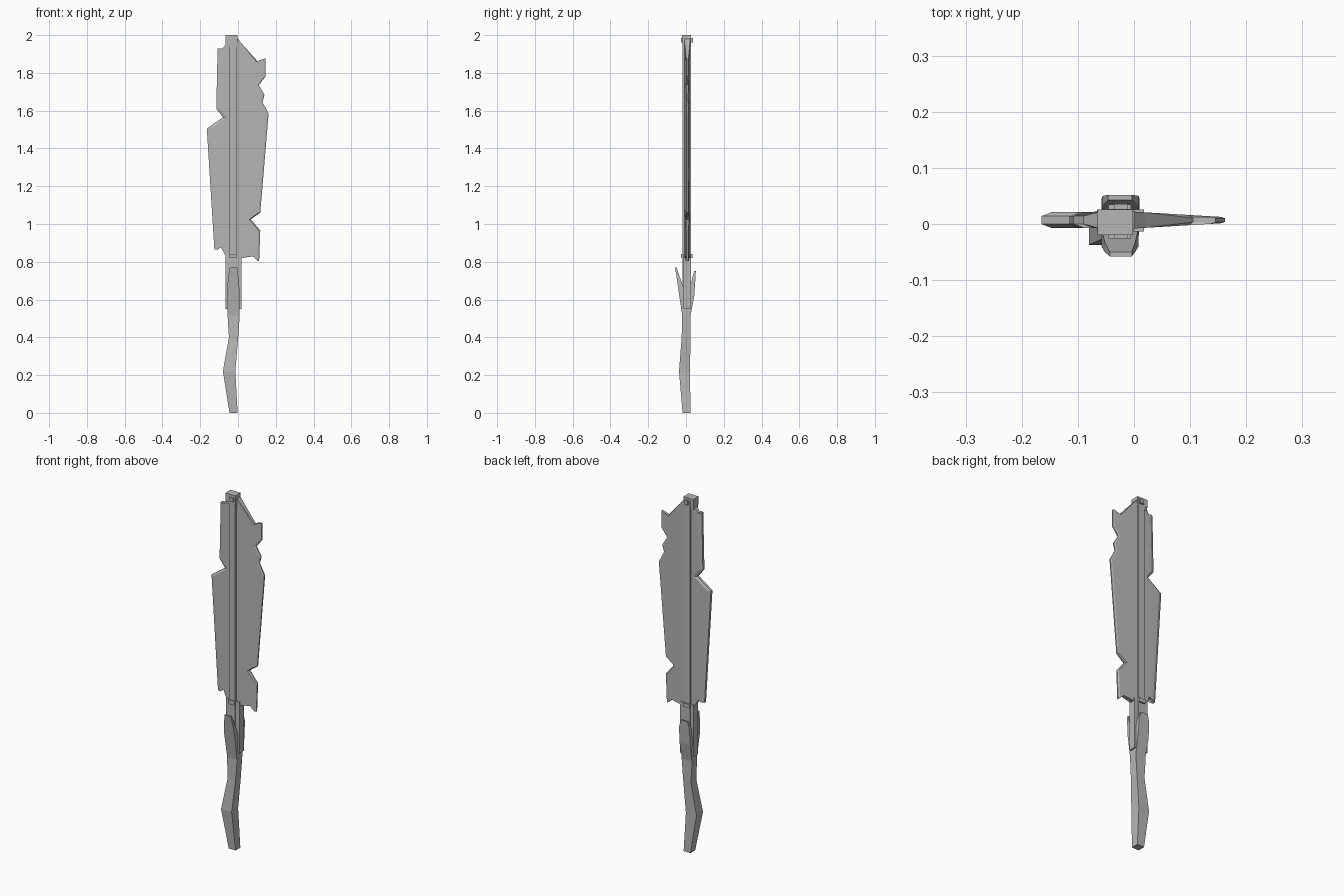
import bpy
import bmesh

if "Cube" in bpy.data.objects:
    bpy.data.objects.remove(bpy.data.objects["Cube"], do_unlink=True)

GREY = (0.47, 0.47, 0.47, 1)
metal = bpy.data.materials.new("plain grey")
metal.use_nodes = True
metal.diffuse_color = GREY
metal.node_tree.nodes["Principled BSDF"].inputs["Base Color"].default_value = GREY


def loft(name, rings):
    """Skin a stack of equal-length point rings and cap both ends."""
    bm = bmesh.new()
    loops = [[bm.verts.new(p) for p in ring] for ring in rings]
    for a, b in zip(loops, loops[1:]):
        for i in range(len(a)):
            j = (i + 1) % len(a)
            bm.faces.new((a[i], a[j], b[j], b[i]))
    bm.faces.new(loops[0])
    bm.faces.new(loops[-1])
    bmesh.ops.recalc_face_normals(bm, faces=bm.faces)
    mesh = bpy.data.meshes.new(name)
    bm.to_mesh(mesh)
    bm.free()
    mesh.materials.append(metal)
    obj = bpy.data.objects.new(name, mesh)
    bpy.context.collection.objects.link(obj)
    return obj


def rect(z, x0, x1, y0, y1):
    return [(x0, y0, z), (x1, y0, z), (x1, y1, z), (x0, y1, z)]


def box(name, x0, x1, y0, y1, z0, z1):
    return loft(name, [rect(z0, x0, x1, y0, y1), rect(z1, x0, x1, y0, y1)])


MID = 0.007  # middle plane of the blade


def blade_panel(name, outline, half, rim, shift):
    """Flat ragged panel whose outer border is ground to a thin rim."""
    rings = []
    for side in (-1, 1):
        rim_ring = [(x, MID + side * rim(x), z) for x, z in outline]
        cap_ring = []
        for x, z in outline:
            cx = x + shift if abs(x) > 0.066 else x
            cap_ring.append((cx, MID + side * half(cx), z))
        rings += [cap_ring, rim_ring] if side < 0 else [rim_ring, cap_ring]
    return loft(name, rings)


# Ragged blade halves
blunt_edge = [(-0.04, 1.95), (-0.065, 1.95), (-0.09, 1.92), (-0.108, 1.93),
              (-0.115, 1.61), (-0.08, 1.565), (-0.165, 1.505),
              (-0.125, 0.865), (-0.095, 0.885), (-0.065, 0.83), (-0.04, 0.83)]
blade_panel("blunt_blade_half", blunt_edge,
            lambda x: 0.014, lambda x: 0.007 if x < -0.066 else 0.0139, 0.018)

sharp_edge = [(-0.01, 1.98), (0.0, 1.98), (0.02, 1.955), (0.105, 1.86), (0.145, 1.875),
              (0.145, 1.78), (0.11, 1.735), (0.14, 1.685), (0.13, 1.645),
              (0.162, 1.585), (0.118, 1.06), (0.068, 1.025), (0.118, 0.965),
              (0.112, 0.805), (0.085, 0.83), (0.02, 0.82), (-0.01, 0.82)]
blade_panel("sharp_blade_half", sharp_edge,
            lambda x: 0.015 - 0.06 * x,
            lambda x: 0.0035 if x > 0.066 else 0.0149 - 0.06 * x, -0.008)

# Spine with its top cap, rivets and lower collar
box("spine", -0.045, -0.005, -0.018, 0.027, 0.55, 1.99)
box("spine_shoulder", -0.065, 0.0, -0.013, 0.024, 1.94, 1.96)
box("spine_cap", -0.065, -0.002, -0.02, 0.026, 1.955, 2.0)
box("top_rivet", -0.036, -0.012, -0.026, 0.036, 1.962, 1.985)
box("spine_collar", -0.045, -0.005, -0.026, 0.035, 0.82, 0.842)

# Guard block between blade and grip
box("guard", -0.066, 0.018, -0.013, 0.026, 0.55, 0.84)

# Splayed prongs in front and behind
loft("front_prong", [rect(0.515, -0.053, 0.008, -0.02, 0.0),
                     rect(0.65, -0.058, 0.008, -0.04, -0.008),
                     rect(0.72, -0.052, 0.002, -0.05, -0.033),
                     rect(0.77, -0.043, -0.004, -0.058, -0.05)])
loft("back_prong", [rect(0.515, -0.053, 0.008, 0.005, 0.024),
                    rect(0.62, -0.058, 0.01, 0.015, 0.044),
                    rect(0.71, -0.056, 0.008, 0.032, 0.05),
                    rect(0.75, -0.046, -0.004, 0.043, 0.052)])

# Bent grip
loft("grip", [rect(0.0, -0.045, -0.002, -0.018, 0.024),
              rect(0.22, -0.08, -0.014, -0.037, 0.021),
              rect(0.4, -0.048, 0.001, -0.023, 0.024),
              rect(0.515, -0.055, 0.009, -0.02, 0.025),
              rect(0.58, -0.055, 0.009, -0.02, 0.027)])
